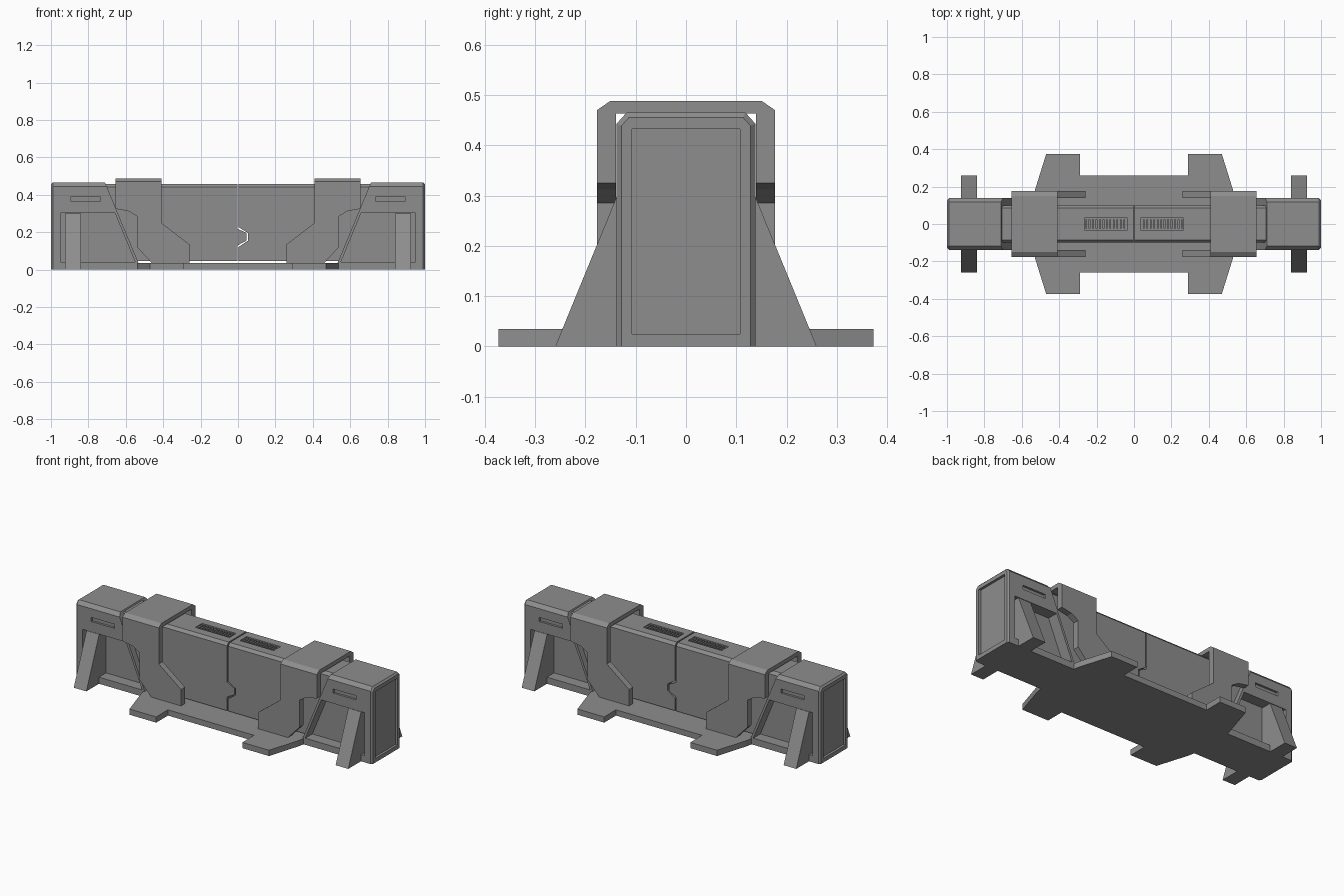
import bpy, bmesh
from mathutils import Vector

if "Cube" in bpy.data.objects:
    bpy.data.objects.remove(bpy.data.objects["Cube"], do_unlink=True)

grey = bpy.data.materials.new("concrete grey")
grey.use_nodes = True
COL = (0.27, 0.27, 0.27, 1)
grey.diffuse_color = COL
grey.node_tree.nodes["Principled BSDF"].inputs["Base Color"].default_value = COL


def prism(name, pts, axis, a, b, chops=(), bevel_end=None):
    """Extrude a 2D profile along an axis, then slice with (point, normal) planes."""
    place = {"x": lambda p, t: (t, p[0], p[1]),
             "y": lambda p, t: (p[0], t, p[1]),
             "z": lambda p, t: (p[0], p[1], t)}[axis]
    bm = bmesh.new()
    face = bm.faces.new([bm.verts.new(place(p, a)) for p in pts])
    ext = bmesh.ops.extrude_face_region(bm, geom=[face])
    shift = Vector(place((0, 0), b - a))
    bmesh.ops.translate(bm, vec=shift, verts=[g for g in ext["geom"] if isinstance(g, bmesh.types.BMVert)])
    for co, no in chops:
        cut = bmesh.ops.bisect_plane(bm, geom=bm.verts[:] + bm.edges[:] + bm.faces[:],
                                     plane_co=co, plane_no=no, clear_outer=True)
        edges = [g for g in cut["geom_cut"] if isinstance(g, bmesh.types.BMEdge)]
        bmesh.ops.holes_fill(bm, edges=edges)
    if bevel_end is not None:
        rim = [e for e in bm.edges if all(abs(v.co.x - bevel_end) < 1e-4 for v in e.verts)
               and max(v.co.z for v in e.verts) > 0.01]
        bmesh.ops.bevel(bm, geom=rim, offset=0.01, segments=1, affect="EDGES")
    bmesh.ops.recalc_face_normals(bm, faces=bm.faces[:])
    mesh = bpy.data.meshes.new(name)
    bm.to_mesh(mesh)
    bm.free()
    mesh.materials.append(grey)
    ob = bpy.data.objects.new(name, mesh)
    bpy.context.collection.objects.link(ob)
    return ob


def box(name, x0, x1, y0, y1, z0, z1):
    return prism(name, [(x0, y0), (x1, y0), (x1, y1), (x0, y1)], "z", z0, z1)


def finish(ob, cutters=(), mirror=""):
    """Cut, mirror and bake the result into the mesh."""
    for c in cutters:
        m = ob.modifiers.new("cut", "BOOLEAN")
        m.operation, m.solver, m.object = "DIFFERENCE", "EXACT", c
    if mirror:
        m = ob.modifiers.new("mirror", "MIRROR")
        m.use_axis = ["x" in mirror, "y" in mirror, False]
        m.use_clip = False
        m.use_mirror_merge = False
    deps = bpy.context.evaluated_depsgraph_get()
    mesh = bpy.data.meshes.new_from_object(ob.evaluated_get(deps))
    ob.modifiers.clear()
    ob.data = mesh
    for c in cutters:
        bpy.data.objects.remove(c, do_unlink=True)
    return ob


def gable(half, drop, top):
    """Section with chamfered upper corners."""
    return [(-half, 0), (half, 0), (half, top - drop), (half - drop * 0.9, top),
            (-half + drop * 0.9, top), (-half, top - drop)]


# Base plate with four splayed feet
quarter = [(0.29, 0.26), (0.29, 0.373), (0.47, 0.373), (0.53, 0.18), (0.54, 0.13)]
outline = (quarter + [(x, -y) for x, y in reversed(quarter)]
           + [(-x, -y) for x, y in quarter] + [(-x, y) for x, y in reversed(quarter)])
prism("base_plate", outline, "z", 0, 0.035)

# End blocks: sloped inner side, side pockets, slots and a recessed end panel
slope = Vector((-0.41, 0, 0.17)).normalized()
block = prism("end_blocks", gable(0.138, 0.022, 0.465), "x", 0.45, 1.0,
              [((0.53, 0, 0.03), slope)], bevel_end=1.0)
pocket = [(0.95, 0.04), (0.95, 0.302), (0.658, 0.302), (0.55, 0.04)]
cuts = [box("panel_cut", 0.985, 1.1, -0.107, 0.107, 0.025, 0.432)]
for s in (-1, 1):
    cuts.append(prism("pocket_cut", pocket, "y", s * 0.07, s * 0.3))
    cuts.append(box("slot_cut", 0.737, 0.893, *sorted((s * 0.125, s * 0.3)), 0.365, 0.39))
finish(block, cuts, "x")

# Leaning buttresses in the pockets
finish(prism("buttresses", [(0.06, 0), (0.26, 0), (0.137, 0.3), (0.06, 0.3)], "x", 0.84, 0.925),
       mirror="xy")

# Central wall, split by a keyed seam, with vent wells on top
ends = [((s * 0.54, 0, 0.03), (s * 0.41, 0, -0.17)) for s in (-1, 1)]
wall = prism("central_wall", gable(0.1, 0.017, 0.457), "x", -0.71, 0.71,
             [((0, 0, 0.045), (0, 0, -1))])
seam = [(0, -0.1), (0, 0.125), (0.05, 0.155), (0.05, 0.195), (0, 0.222), (0, 0.6)]
w = 0.004
ribbon = [(x - w, z) for x, z in seam] + [(x + w, z) for x, z in reversed(seam)]
# The key is widened vertically so the gap stays even
ribbon[1], ribbon[4] = (-w, 0.128), (-w, 0.219)
ribbon[7], ribbon[10] = (w, 0.226), (w, 0.121)
cuts = [prism("seam_cut", ribbon, "y", -0.2, 0.2)]
for s in (-1, 1):
    cuts.append(box("vent_cut", *sorted((s * 0.035, s * 0.265)), -0.032, 0.032, 0.44, 0.6))
    # Trim the wall ends along the slope of the end blocks
    cuts.append(prism("end_cut", [(s * 0.535, 0.03), (s * 0.72, 0.475), (s * 0.9, 0.475),
                                  (s * 0.9, 0.03)], "y", -0.3, 0.3))
finish(wall, cuts)

# Vent slats
for i in range(12):
    x = 0.048 + i * 0.0185
    finish(box("vent_slat_%d" % (i + 1), x, x + 0.009, -0.024, 0.024, 0.438, 0.455), mirror="x")

# Saddle brackets wrapping over the wall
profile = [(0.41, 0.488), (0.655, 0.488), (0.655, 0.325), (0.585, 0.312), (0.54, 0.285),
           (0.54, 0.12), (0.46, 0.034), (0.26, 0.034), (0.26, 0.135), (0.41, 0.25)]
bracket = prism("saddle_brackets", profile, "y", -0.177, 0.177,
                [((0, s * 0.177, 0.47), (0, s * 0.018, 0.026)) for s in (-1, 1)])
finish(bracket, [box("tunnel_cut", 0.1, 0.9, -0.139, 0.139, -0.2, 0.463)], "x")
